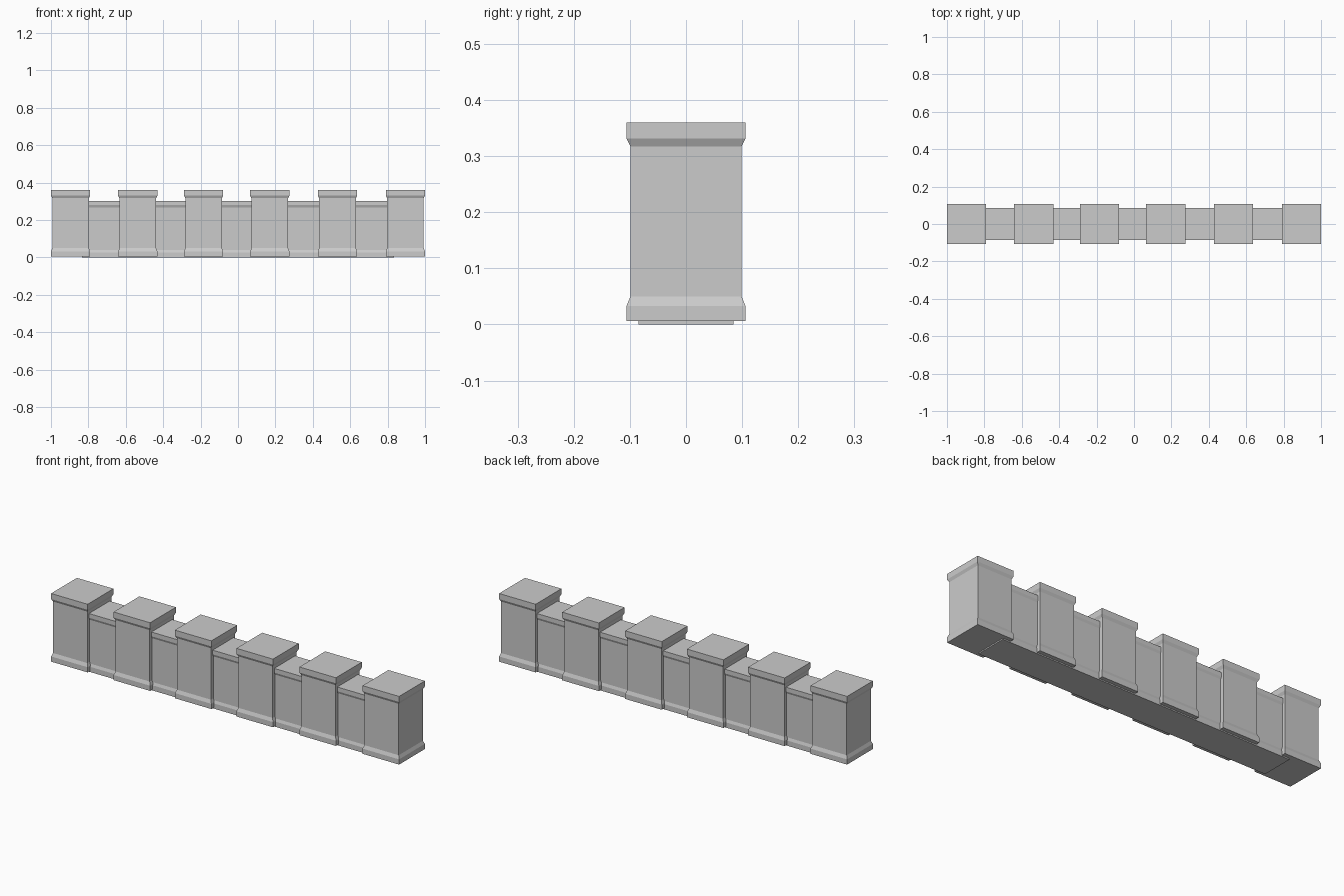
import bpy

if "Cube" in bpy.data.objects:
    bpy.data.objects.remove(bpy.data.objects["Cube"])


def moulded_block(name, cx, hx, hy, levels):
    """Rectangular block lofted through (z, outset) levels: flared foot and cap."""
    verts, faces = [], []
    for z, out in levels:
        x, y = hx + out, hy + out
        verts += [(cx - x, -y, z), (cx + x, -y, z), (cx + x, y, z), (cx - x, y, z)]
    for i in range(len(levels) - 1):
        a = i * 4
        for j in range(4):
            k = (j + 1) % 4
            faces.append((a + j, a + k, a + 4 + k, a + 4 + j))
    n = len(verts)
    faces += [(3, 2, 1, 0), (n - 4, n - 3, n - 2, n - 1)]
    mesh = bpy.data.meshes.new(name)
    mesh.from_pydata(verts, [], faces)
    obj = bpy.data.objects.new(name, mesh)
    bpy.context.collection.objects.link(obj)
    return obj


# Tall posts with flared foot and cap
post_levels = [(0.006, 0.007), (0.033, 0.007), (0.05, 0),
               (0.317, 0), (0.331, 0.007), (0.36, 0.007)]
for i, x in enumerate((-0.895, -0.536, -0.184, 0.170, 0.532, 0.895)):
    moulded_block(f"post_{i + 1}", x, 0.098, 0.099, post_levels)

# Lower wall running through all the posts
wall_levels = [(0, 0.005), (0.027, 0.005), (0.041, 0),
               (0.268, 0), (0.28, 0.005), (0.302, 0.005)]
moulded_block("low_wall", 0, 0.83, 0.08, wall_levels)
